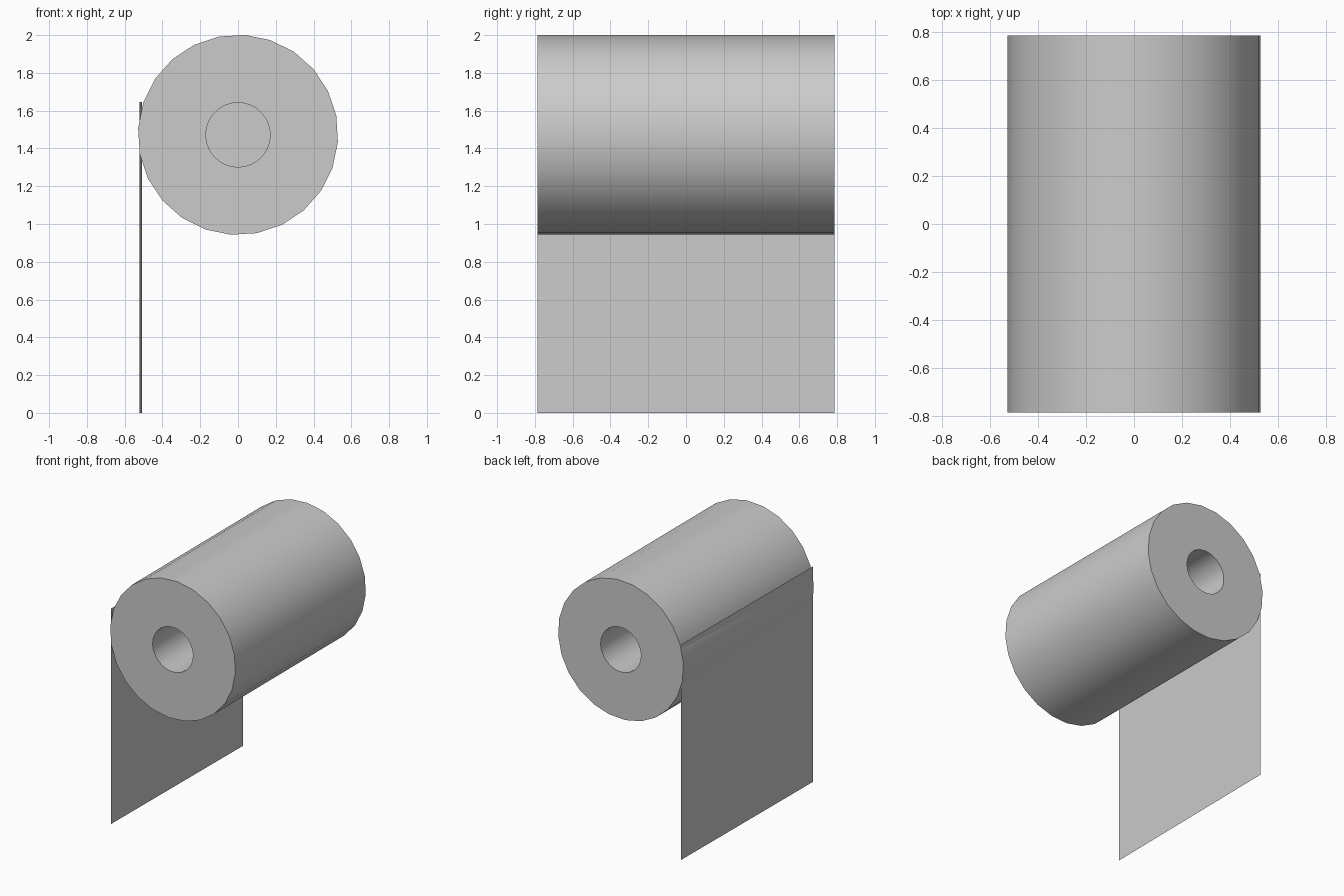
import bpy
import bmesh
import math

cube = bpy.data.objects.get("Cube")
if cube:
    bpy.data.objects.remove(cube, do_unlink=True)

SIDES = 24            # outer facets; the bore has twice as many
RADIUS, BORE = 0.53, 0.17
HALF = 0.787          # half the roll width
AXIS_Z = 1.472
PHASE = math.radians(11)

paper = bpy.data.materials.new("paper_grey")
paper.use_nodes = True
grey = (0.6, 0.6, 0.6, 1)
paper.diffuse_color = grey
paper.node_tree.nodes["Principled BSDF"].inputs["Base Color"].default_value = grey


def finish(bm, name):
    mesh = bpy.data.meshes.new(name)
    bm.to_mesh(mesh)
    bm.free()
    mesh.materials.append(paper)
    obj = bpy.data.objects.new(name, mesh)
    bpy.context.collection.objects.link(obj)
    return obj


def ring(bm, radius, count, y):
    angles = [PHASE + 2 * math.pi * i / count for i in range(count)]
    return [bm.verts.new((radius * math.cos(a), y, AXIS_Z + radius * math.sin(a)))
            for a in angles]


def wall(bm, a, b):
    n = len(a)
    for i in range(n):
        j = (i + 1) % n
        bm.faces.new((a[i], a[j], b[j], b[i]))


# Roll: outer wall, ring-shaped ends and a blind bore from each end
bm = bmesh.new()
outer = [ring(bm, RADIUS, SIDES, y) for y in (-HALF, HALF)]
mouth = [ring(bm, BORE, 2 * SIDES, y) for y in (-HALF, HALF)]
floor = [ring(bm, BORE, 2 * SIDES, y) for y in (-0.01, 0.01)]
wall(bm, *outer)
for o, m, f in zip(outer, mouth, floor):
    wall(bm, m, f)
    bm.faces.new(f)
    for i in range(SIDES):
        k = 2 * i
        bm.faces.new((o[i], o[(i + 1) % SIDES], m[(k + 2) % (2 * SIDES)], m[k + 1], m[k]))
bmesh.ops.recalc_face_normals(bm, faces=bm.faces)
roll = finish(bm, "paper_roll")
bpy.context.view_layer.objects.active = roll
roll.select_set(True)
bpy.ops.object.shade_smooth_by_angle(angle=math.radians(30))

# Hanging sheet: one thin plane, very slightly turned about the vertical
bm = bmesh.new()
front_x, back_x, top = -0.522, -0.508, 1.645
bm.faces.new([bm.verts.new(p) for p in (
    (front_x, -HALF, 0), (front_x, -HALF, top), (back_x, HALF, top), (back_x, HALF, 0))])
bmesh.ops.recalc_face_normals(bm, faces=bm.faces)
sheet = finish(bm, "hanging_sheet")
